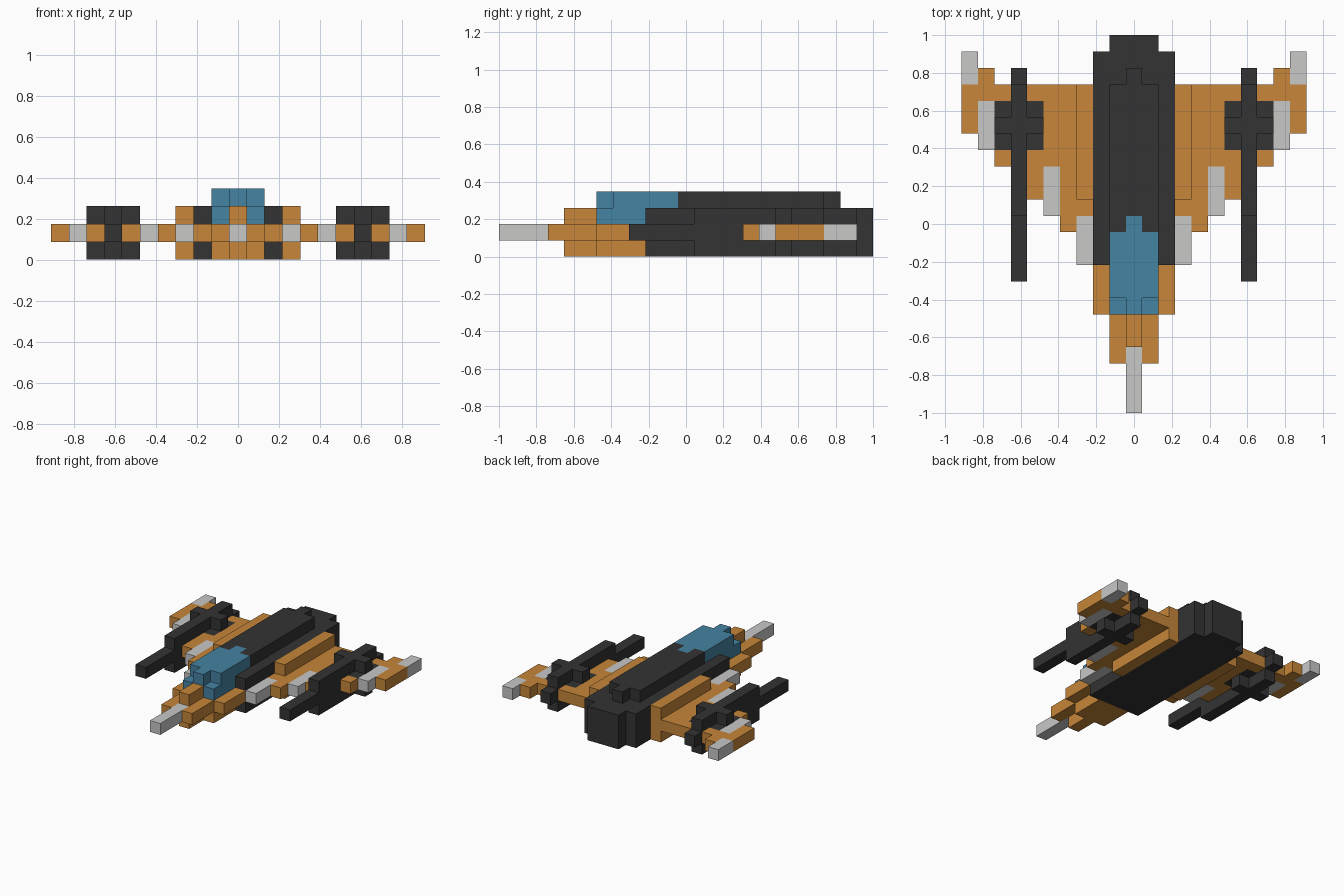
import bpy, bmesh, math
from mathutils import Vector

if "Cube" in bpy.data.objects:
    bpy.data.objects.remove(bpy.data.objects["Cube"])

LENGTH = 23           # blocks from nose to tail
U = 2 / LENGTH        # size of one block

# Height bands in blocks
LOW, MID, HIGH, TOP = range(0, 1), range(1, 2), range(2, 3), range(3, 4)
FULL = range(0, 3)

grid = {}             # block position -> part name
part_material = {}


def material(name, r, g, b):
    m = bpy.data.materials.new(name)
    m.diffuse_color = (r, g, b, 1)
    m.use_nodes = True
    m.node_tree.nodes["Principled BSDF"].inputs["Base Color"].default_value = m.diffuse_color
    return m


ORANGE = material("orange hull", 0.57, 0.238, 0.041)
LIGHT = material("light grey trim", 0.58, 0.58, 0.575)
DARK = material("dark metal", 0.033, 0.033, 0.033)
BLUE = material("blue glass", 0.06, 0.227, 0.362)


def part(name, mat):
    """Start a part; returns a function that adds mirrored boxes of blocks."""
    part_material[name] = mat

    def add(x0, x1, y0, y1, band=MID):
        for x in range(x0, x1 + 1):
            for y in range(y0, y1):
                for z in band:
                    grid[x, y, z] = grid[-x, y, z] = name
    return add


# Nose: stepped hull with a thin spike
nose = part("nose_hull", ORANGE)
nose(0, 1, 3, 9)
nose(0, 2, 6, 9)
nose(0, 0, 4, 9, FULL)
nose(0, 1, 6, 9, LOW)
spike = part("nose_spike", LIGHT)
spike(0, 0, 0, 4)

# Fuselage with a raised spine
body = part("fuselage", DARK)
body(0, 2, 9, 22, FULL)
body(0, 1, 9, 23, FULL)
body(0, 1, 11, 20, TOP)
body(0, 0, 11, 21, TOP)

# Canopy
glass = part("canopy", BLUE)
glass(0, 0, 6, 12, TOP)
glass(1, 1, 7, 11, TOP)
glass(1, 1, 6, 9, HIGH)

# Wings: thick root, swept panels and tips
root = part("wing_root", ORANGE)
root(3, 3, 13, 20, FULL)
wing = part("wing", ORANGE)
wing(3, 4, 11, 20)
wing(5, 6, 13, 20)
wing(7, 8, 15, 20)
wing(9, 9, 19, 21)
wing(10, 10, 17, 20)

# Light leading edges, three blocks long, and the tip ends
trim = part("wing_trim", LIGHT)
for x, y in ((3, 9), (5, 12), (9, 16)):
    trim(x, x, y, y + 3)
trim(10, 10, 20, 22)

# Wing cannons with a cross-shaped housing
cannon = part("wing_cannon", DARK)
cannon(7, 7, 8, 21)
cannon(7, 7, 12, 20, FULL)
cannon(6, 8, 16, 19)
cannon(6, 8, 17, 18, FULL)

DIRS = [Vector([s if i == axis else 0 for i in range(3)])
        for axis in range(3) for s in (1, -1)]


def build(name, mat):
    """Skin the outer faces of one part and merge flat areas."""
    bm = bmesh.new()
    for cell in [c for c, owner in grid.items() if owner == name]:
        centre = Vector((cell[0], cell[1] - LENGTH // 2, cell[2] + 0.5))
        for d in DIRS:
            if tuple(int(c + n) for c, n in zip(cell, d)) in grid:
                continue
            a = Vector((d.y, d.z, d.x))
            b = d.cross(a)
            corners = (-a - b, a - b, a + b, b - a)
            bm.faces.new([bm.verts.new((centre + (d + c) / 2) * U)
                          for c in corners])
    bmesh.ops.remove_doubles(bm, verts=bm.verts, dist=0.001)
    bmesh.ops.dissolve_limit(bm, angle_limit=math.radians(1),
                             verts=bm.verts, edges=bm.edges)
    mesh = bpy.data.meshes.new(name)
    bm.to_mesh(mesh)
    bm.free()
    mesh.materials.append(mat)
    bpy.context.collection.objects.link(bpy.data.objects.new(name, mesh))


for name, mat in part_material.items():
    build(name, mat)
